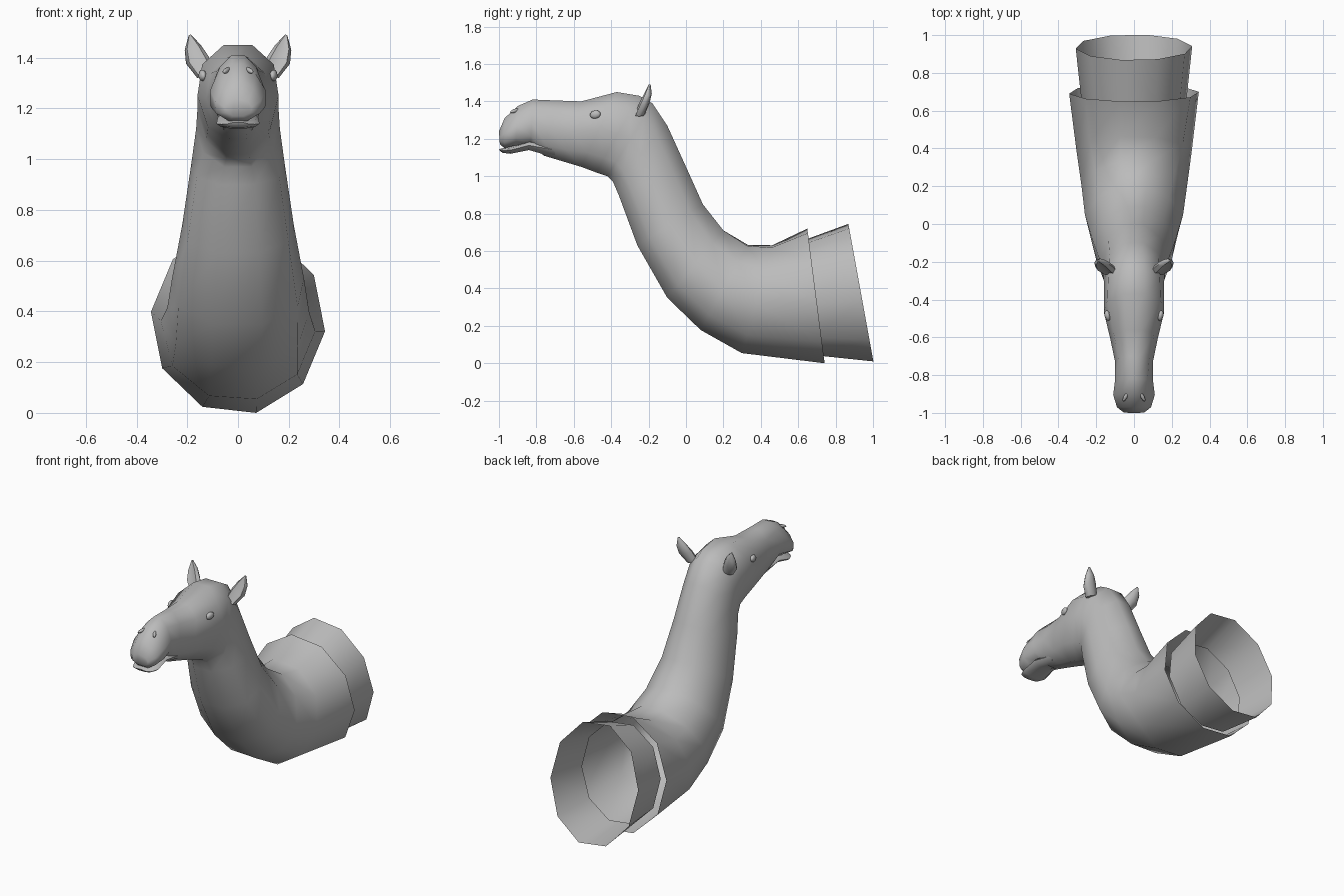
import bpy, bmesh, math
from mathutils import Vector

default_cube = bpy.data.objects.get("Cube")
if default_cube:
    bpy.data.objects.remove(default_cube, do_unlink=True)

grey = bpy.data.materials.new("plain grey")
grey.use_nodes = True
colour = (0.5, 0.5, 0.5, 1)
grey.diffuse_color = colour
grey.node_tree.nodes["Principled BSDF"].inputs["Base Color"].default_value = colour


def finish(name, bm, angle=60):
    """Turn a bmesh into a smooth shaded grey object."""
    bmesh.ops.recalc_face_normals(bm, faces=bm.faces)
    mesh = bpy.data.meshes.new(name)
    bm.to_mesh(mesh)
    bm.free()
    mesh.materials.append(grey)
    obj = bpy.data.objects.new(name, mesh)
    bpy.context.collection.objects.link(obj)
    bpy.ops.object.select_all(action="DESELECT")
    obj.select_set(True)
    bpy.context.view_layer.objects.active = obj
    bpy.ops.object.shade_smooth_by_angle(angle=math.radians(angle))
    return obj


def skin(bm, rings, cap_start=False, cap_end=False):
    """Bridge successive rings of points with quads."""
    loops = [[bm.verts.new(p) for p in ring] for ring in rings]
    count = len(loops[0])
    for a, b in zip(loops, loops[1:]):
        for i in range(count):
            j = (i + 1) % count
            bm.faces.new((a[i], a[j], b[j], b[i]))
    if cap_start:
        bm.faces.new(loops[0])
    if cap_end:
        bm.faces.new(loops[-1])


def section(top_y, top_z, low_y, low_z, width, taper=0, roll=0, sides=10):
    """Ring hung between a top and a bottom point, narrowed upwards by taper."""
    top, low = Vector((0, top_y, top_z)), Vector((0, low_y, low_z))
    centre, half = (top + low) / 2, (top - low) / 2
    reach = math.sin(math.radians(72))
    points = []
    for i in range(sides):
        a = math.tau * i / sides
        b = a + math.radians(roll)
        up = math.sin(b) / reach
        points.append(centre + half * up
                      + Vector((width * math.cos(b) * (1 - taper * math.sin(b)), 0, 0)))
    return points


def loft(name, sections, **caps):
    bm = bmesh.new()
    skin(bm, [section(*s) for s in sections], **caps)
    return finish(name, bm)


# Neck, head and upper muzzle: one skin from the open shoulder to the lips
loft("neck_and_head", [
    (.65, .71, .74, .01, .345, 0, -6),
    (.46, .625, .30, .06, .305, 0, -4),
    (.33, .63, .08, .18, .28, .1, -2),
    (.20, .71, -.10, .35, .26, .2),
    (.09, .85, -.26, .63, .22, .2),
    (0, 1.05, -.36, .90, .185, .15),
    (-.10, 1.27, -.39, .97, .165, .05),
    (-.18, 1.39, -.42, 1.0, .16, -.05),
    (-.25, 1.43, -.48, 1.02, .16, -.1),
    (-.37, 1.45, -.56, 1.05, .16, -.15),
    (-.56, 1.40, -.66, 1.08, .125, -.1),
    (-.70, 1.405, -.76, 1.11, .10, 0),
    (-.82, 1.41, -.83, 1.17, .10, .2),
    (-.90, 1.375, -.91, 1.165, .11, .35),
    (-.97, 1.31, -.97, 1.15, .09, .3),
    (-1, 1.24, -.995, 1.17, .055, .2),
], cap_end=True)

# Lower jaw and lip
loft("lower_jaw", [
    (-.70, 1.18, -.70, 1.10, .07),
    (-.84, 1.19, -.84, 1.14, .08),
    (-.93, 1.16, -.94, 1.12, .085),
    (-.98, 1.15, -.98, 1.125, .065),
    (-1, 1.145, -.995, 1.135, .035),
], cap_start=True, cap_end=True)

# Open tube behind the shoulder
loft("rear_tube", [
    (.62, .645, .70, .05, .28, 0, -6),
    (.87, .735, 1, .02, .31, 0, -6),
])


def ear(name, side):
    """Leaf shaped ear, hollowed towards the front."""
    path = [((.125, -.25, 1.33), .035, .03), ((.16, -.225, 1.39), .045, .03),
            ((.178, -.205, 1.44), .032, .022), ((.19, -.195, 1.49), .004, .006)]
    rings = []
    for (x, y, z), wide, deep in path:
        ring = []
        for i in range(8):
            a = math.tau * i / 8
            dent = .6 * deep if math.sin(a) < -.9 else 0
            ring.append((side * (x + wide * math.cos(a)),
                         y + deep * math.sin(a) + dent,
                         z - .3 * wide * math.cos(a)))
        rings.append(ring)
    bm = bmesh.new()
    skin(bm, rings, cap_start=True, cap_end=True)
    finish(name, bm)


def pebble(name, place, size, turn, side):
    """Small flattened bump, mirrored by side."""
    bm = bmesh.new()
    bmesh.ops.create_uvsphere(bm, u_segments=8, v_segments=6, radius=1)
    obj = finish(name, bm)
    x, y, z = place
    obj.location = (side * x, y, z)
    obj.scale = size
    obj.rotation_euler = (turn[0], side * turn[1], side * turn[2])


# Paired features of the head
for label, side in (("left", 1), ("right", -1)):
    ear(label + "_ear", side)
    pebble(label + "_eye", (.14, -.485, 1.33), (.016, .03, .022), (.2, 0, -.2), side)
    pebble(label + "_nostril_fold", (.045, -.915, 1.35), (.01, .03, .01), (.3, 0, .5), side)
